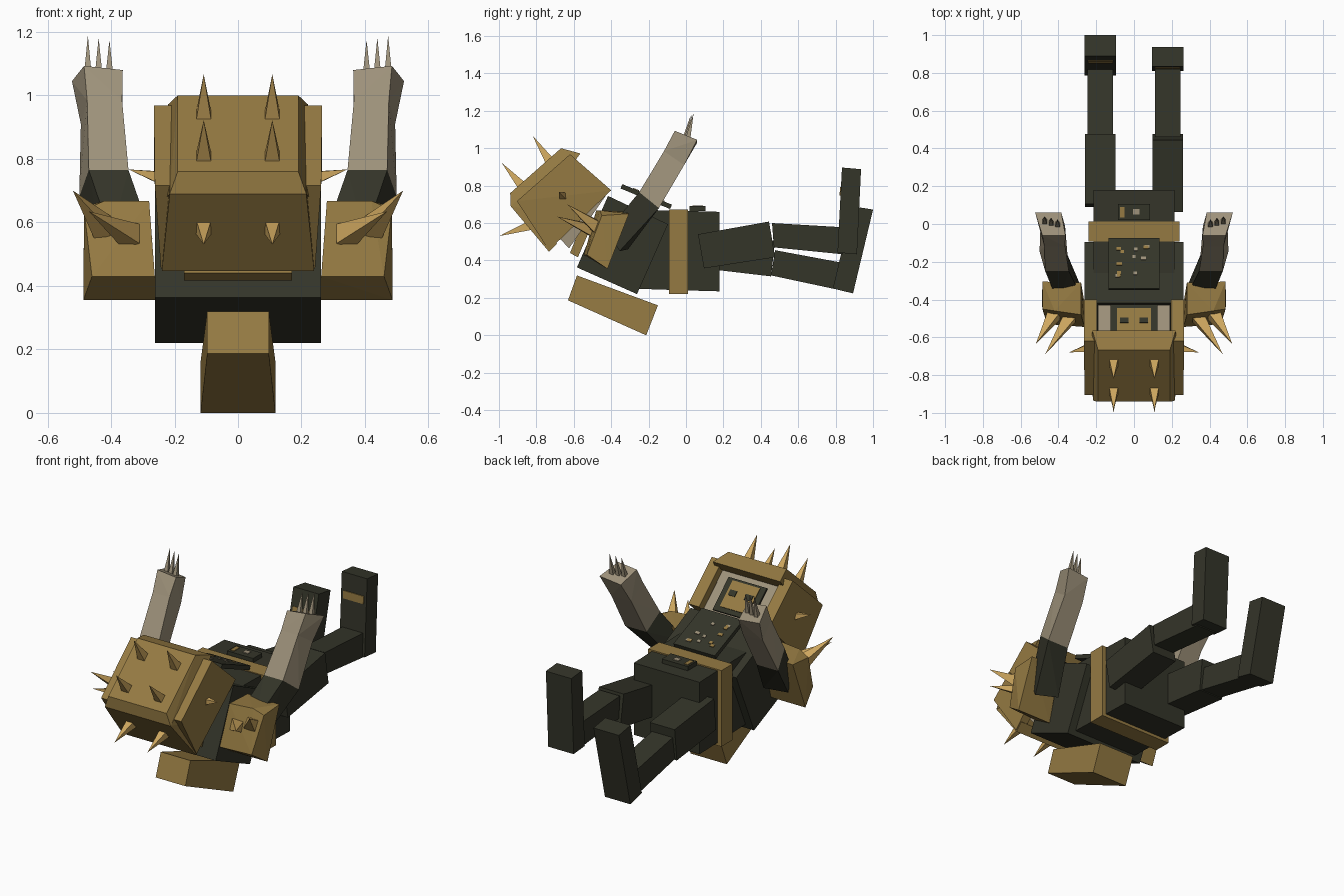
import bpy, bmesh, math, random
from mathutils import Vector

if "Cube" in bpy.data.objects:
    bpy.data.objects.remove(bpy.data.objects["Cube"])

random.seed(4)


def material(name, rgb):
    m = bpy.data.materials.new(name)
    m.diffuse_color = (*rgb, 1)
    m.use_nodes = True
    m.node_tree.nodes["Principled BSDF"].inputs["Base Color"].default_value = m.diffuse_color
    return m


GOLD = material("bronze", (0.30, 0.195, 0.055))
SPIKE = material("light brass", (0.62, 0.39, 0.115))
DARK = material("dark olive", (0.034, 0.035, 0.022))
GREY = material("warm grey", (0.34, 0.285, 0.195))


def finish(name, bm, mat):
    bmesh.ops.recalc_face_normals(bm, faces=bm.faces)
    me = bpy.data.meshes.new(name)
    bm.to_mesh(me)
    bm.free()
    me.materials.append(mat)
    ob = bpy.data.objects.new(name, me)
    bpy.context.collection.objects.link(ob)
    return ob


def hull(name, pts, mat):
    """Flat-faced solid around a few corner points."""
    bm = bmesh.new()
    for p in pts:
        bm.verts.new(p)
    r = bmesh.ops.convex_hull(bm, input=bm.verts)
    junk = [g for g in r["geom_interior"] + r["geom_unused"] if isinstance(g, bmesh.types.BMVert)]
    bmesh.ops.delete(bm, geom=list(set(junk)), context='VERTS')
    bmesh.ops.dissolve_limit(bm, angle_limit=math.radians(2), verts=bm.verts, edges=bm.edges)
    return finish(name, bm, mat)


def wide(name, pts, mat):
    """Centred part from (half width, y, z) corners."""
    return hull(name, [(s * w, y, z) for w, y, z in pts for s in (-1, 1)], mat)


def prism(name, x0, x1, yz, mat):
    """Side profile extruded from x0 to x1."""
    return hull(name, [(x, y, z) for y, z in yz for x in (x0, x1)], mat)


def slab(name, p, q, t, x0, x1, mat, lift=0.0):
    """Thin plate along the side-view line p-q."""
    p, q = Vector(p), Vector(q)
    d = (q - p).normalized()
    n = Vector((-d.y, d.x))
    return prism(name, x0, x1, [p + n * lift, q + n * lift, q + n * (lift + t), p + n * (lift + t)], mat)


def spike(name, base, tip, r, mat=SPIKE):
    """Four-sided spike, base sunk slightly into its support."""
    base, tip = Vector(base), Vector(tip)
    d = tip - base
    base = base - d * 0.1
    bm = bmesh.new()
    ax = d.normalized()
    side = ax.cross(Vector((0, 1, 0) if abs(ax.x) > 0.9 else (1, 0, 0))).normalized()
    up = ax.cross(side)
    ring = [bm.verts.new(base + side * a * r + up * b * r) for a, b in ((1, 1), (-1, 1), (-1, -1), (1, -1))]
    top = bm.verts.new(tip)
    bm.faces.new(ring)
    for i in range(4):
        bm.faces.new((ring[i], ring[(i + 1) % 4], top))
    return finish(name, bm, mat)


# torso, belt and back box
wide("abdomen", [(.215, -.30, .25), (.215, -.30, .672), (.215, 0, .24), (.215, 0, .665)], DARK)
wide("pelvis", [(.215, 0, .24), (.215, 0, .665), (.215, .18, .235), (.215, .18, .66)], DARK)
wide("belt", [(.24, -.092, .222), (.24, -.092, .672), (.24, .012, .222), (.24, .012, .672)], GOLD)
wide("chest", [(.262, -.583, .363), (.262, -.262, .22), (.262, -.096, .594), (.262, -.417, .745)], DARK)
wide("collar", [(.17, -.62, .44), (.17, -.578, .417), (.17, -.49, .62), (.17, -.54, .64)], GOLD)
wide("back_box", [(.097, -.583, .32), (.097, -.631, .187), (.118, -.15, .16), (.118, -.213, 0)], GOLD)

# chest plate and buckle plate with small inlays
CP, CQ = Vector((-.35, .785)), Vector((-.085, .675))
slab("chest_plate", CP, CQ, .025, -.135, .135, DARK)
for i in range(12):
    a, x = random.uniform(.1, .85), random.uniform(-.11, .09)
    slab("chest_inlay", CP.lerp(CQ, a), CP.lerp(CQ, a + .06), .004, x, x + random.uniform(.015, .03),
         (GOLD, GREY)[i % 2], .025)
slab("buckle_plate", (.02, .665), (.105, .665), .025, -.085, .085, DARK)
slab("buckle_inlay", (.035, .665), (.09, .665), .004, -.075, -.05, GOLD, .025)
slab("buckle_stud", (.05, .665), (.08, .665), .004, -.005, .03, GREY, .025)

# helmet: crown with bevelled rim, back slab, face block
wide("helmet_crown", [(.19, -.94, .76), (.19, -.668, 1.0), (.22, -.565, .972), (.225, -.60, .925),
                      (.215, -.937, .69), (.225, -.87, .68)], GOLD)
wide("helmet_back", [(.215, -.937, .69), (.24, -.733, .447), (.24, -.69, .49), (.215, -.88, .74)], GOLD)
wide("face_block", [(.19, -.43, .745), (.19, -.64, .935), (.19, -.85, .70), (.19, -.625, .465)], GREY)
slab("face_mask", (-.585, .895), (-.435, .76), .012, -.125, .125, DARK)
slab("face_mask_inlay", (-.575, .886), (-.455, .778), .005, -.09, .09, GOLD, .012)
for x0, x1 in ((-.075, -.03), (.03, .075)):
    slab("eye", (-.535, .85), (-.51, .8275), .004, x0, x1, DARK, .017)

for s, side in ((1, "right"), (-1, "left")):
    # cheek plates
    hull(side + "_cheek_plate", [(s * x, y, z) for y, z, xo in
                                 ((-.904, .717, .262), (-.62, .968, .265), (-.40, .775, .265), (-.733, .455, .243))
                                 for x in (xo, .195)], GOLD)
    # helmet spikes
    for n, base, tip in (("upper_crown", (.108, -.735, .94), (.108, -.82, 1.067)),
                         ("lower_crown", (.108, -.885, .808), (.108, -.985, .922)),
                         ("back", (.108, -.845, .583), (.108, -1.0, .53)),
                         ("cheek", (.26, -.66, .745), (.345, -.68, .767))):
        spike(f"{side}_{n}_spike", (s * base[0], *base[1:]), (s * tip[0], *tip[1:]), .018 if n == "cheek" else .025)

    # shoulder pad and its spikes
    hull(side + "_shoulder_pad", [(s * x, y, z) for x, y, z in
                                  ((.485, -.45, .64), (.485, -.305, .65), (.487, -.42, .355), (.46, -.53, .43),
                                   (.28, -.48, .668), (.42, -.46, .668), (.28, -.31, .66),
                                   (.262, -.42, .355), (.262, -.545, .43))], GOLD)
    spike(side + "_outer_pad_spike", (s * .43, -.49, .59), (s * .52, -.635, .70), .033)
    spike(side + "_inner_pad_spike", (s * .35, -.51, .565), (s * .47, -.69, .635), .033)

    # arm: upper arm, forearm, hand
    elbow = [(.345, -.25, .765), (.47, -.25, .765), (.36, -.145, .68), (.50, -.145, .68)]
    wrist = [(.365, -.118, .984), (.475, -.118, .984), (.365, -.01, .91), (.495, -.01, .91)]
    knuckle = [(.363, -.06, 1.08), (.485, -.06, 1.093), (.385, .06, 1.03), (.523, .06, 1.045)]
    shoulder = [(.27, -.40, .55), (.40, -.42, .56), (.29, -.31, .46), (.42, -.355, .45)]
    for n, ring, mat in (("upper_arm", shoulder + elbow, DARK), ("forearm", elbow + wrist, GREY),
                         ("hand", wrist + knuckle, GREY)):
        hull(f"{side}_{n}", [(s * x, y, z) for x, y, z in ring], mat)
    for i in range(3):
        x = .405 + .034 * i
        spike(f"{side}_claw", (s * x, -.005 + .008 * i, 1.055), (s * x, .025 + .008 * i, 1.175 + .007 * i), .014, GREY)


def leg(side, x, thigh, shin, foot):
    prism(side + "_thigh", x - .081, x + .081, thigh, DARK)
    prism(side + "_shin", x - .068, x + .068, shin, DARK)
    prism(side + "_foot", x - .083, x + .083, foot, DARK)
    # toe strip on the front of the boot
    a, b = Vector(foot[0]), Vector(foot[3])
    slab(side + "_toe_strip", a.lerp(b, .33), a.lerp(b, .23), .005, x - .066, x + .066, GOLD)


# legs in their two poses; foot profiles start at the front lower corner
leg("right", .178, [(.064, .54), (.444, .608), (.476, .417), (.096, .358)],
    [(.46, .60), (.85, .577), (.84, .433), (.47, .47)],
    [(.834, .897), (.936, .888), (.914, .433), (.81, .442)])
leg("left", -.178, [(.107, .548), (.476, .505), (.455, .315), (.09, .358)],
    [(.476, .455), (.85, .385), (.83, .24), (.455, .32)],
    [(.89, .69), (1.0, .672), (.893, .224), (.785, .25)])
